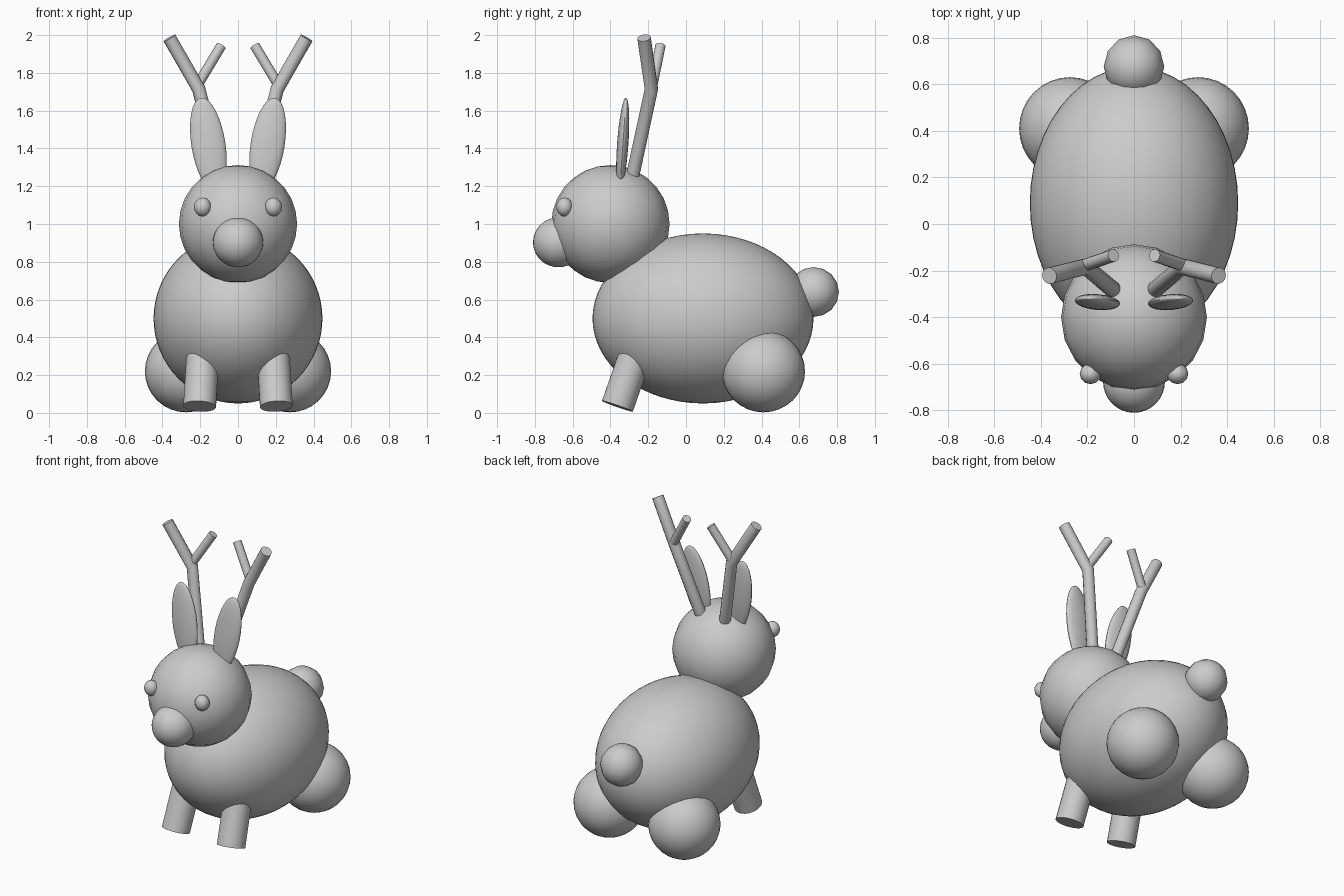
import bpy
from math import radians
from mathutils import Vector

if "Cube" in bpy.data.objects:
    bpy.data.objects.remove(bpy.data.objects["Cube"])


def finish(ob, name):
    ob.name = name
    bpy.ops.object.shade_smooth_by_angle(angle=radians(40))
    return ob


def ball(name, loc, radii, segs=32, rings=16, rot=(0, 0, 0)):
    bpy.ops.mesh.primitive_uv_sphere_add(segments=segs, ring_count=rings, radius=1,
                                         location=loc, rotation=rot)
    ob = bpy.context.object
    ob.scale = radii
    bpy.ops.object.transform_apply(location=False, rotation=False, scale=True)
    return finish(ob, name)


def rod(name, a, b, radius, segs=24):
    a, b = Vector(a), Vector(b)
    d = b - a
    bpy.ops.mesh.primitive_cylinder_add(vertices=segs, radius=radius, depth=d.length,
                                        location=(a + b) / 2,
                                        rotation=d.to_track_quat('Z', 'Y').to_euler())
    return finish(bpy.context.object, name)


def tube(name, points, radius):
    # bent rod with a mitred joint and capped ends
    cu = bpy.data.curves.new(name, 'CURVE')
    cu.dimensions = '3D'
    cu.bevel_depth = radius
    cu.bevel_resolution = 4
    cu.use_fill_caps = True
    sp = cu.splines.new('POLY')
    sp.points.add(len(points) - 1)
    for p, co in zip(sp.points, points):
        p.co = (*co, 1)
    ob = bpy.data.objects.new(name, cu)
    bpy.context.collection.objects.link(ob)
    bpy.ops.object.select_all(action='DESELECT')
    ob.select_set(True)
    bpy.context.view_layer.objects.active = ob
    bpy.ops.object.convert(target='MESH')
    return finish(bpy.context.object, name)


# central parts
ball("body", (0, 0.09, 0.5), (0.447, 0.585, 0.45), 48, 32)
ball("head", (0, -0.4, 1.0), (0.313, 0.313, 0.312), 20, 14)
ball("muzzle", (0, -0.675, 0.903), (0.133, 0.135, 0.132), 32, 16)
ball("tail", (0, 0.675, 0.64), (0.13, 0.135, 0.132), 12, 8)

# paired parts
for side, s in (("left", -1), ("right", 1)):
    ball(f"eye_{side}", (s * 0.187, -0.643, 1.09), (0.046, 0.044, 0.05), 12, 8)
    ball(f"hind_leg_{side}", (s * 0.275, 0.41, 0.22), (0.218, 0.22, 0.217))
    rod(f"front_leg_{side}", (s * 0.203, -0.363, 0.035), (s * 0.183, -0.25, 0.36), 0.087)
    ball(f"ear_{side}", (s * 0.157, -0.335, 1.422), (0.09, 0.03, 0.25), 24, 16,
         (radians(-4), s * radians(9), 0))
    tube(f"antler_{side}", [(s * 0.08, -0.29, 1.22), (s * 0.208, -0.183, 1.715),
                            (s * 0.363, -0.222, 1.985)], 0.036)
    rod(f"antler_tine_{side}", (s * 0.22, -0.18, 1.725), (s * 0.088, -0.135, 1.945), 0.027, 16)
